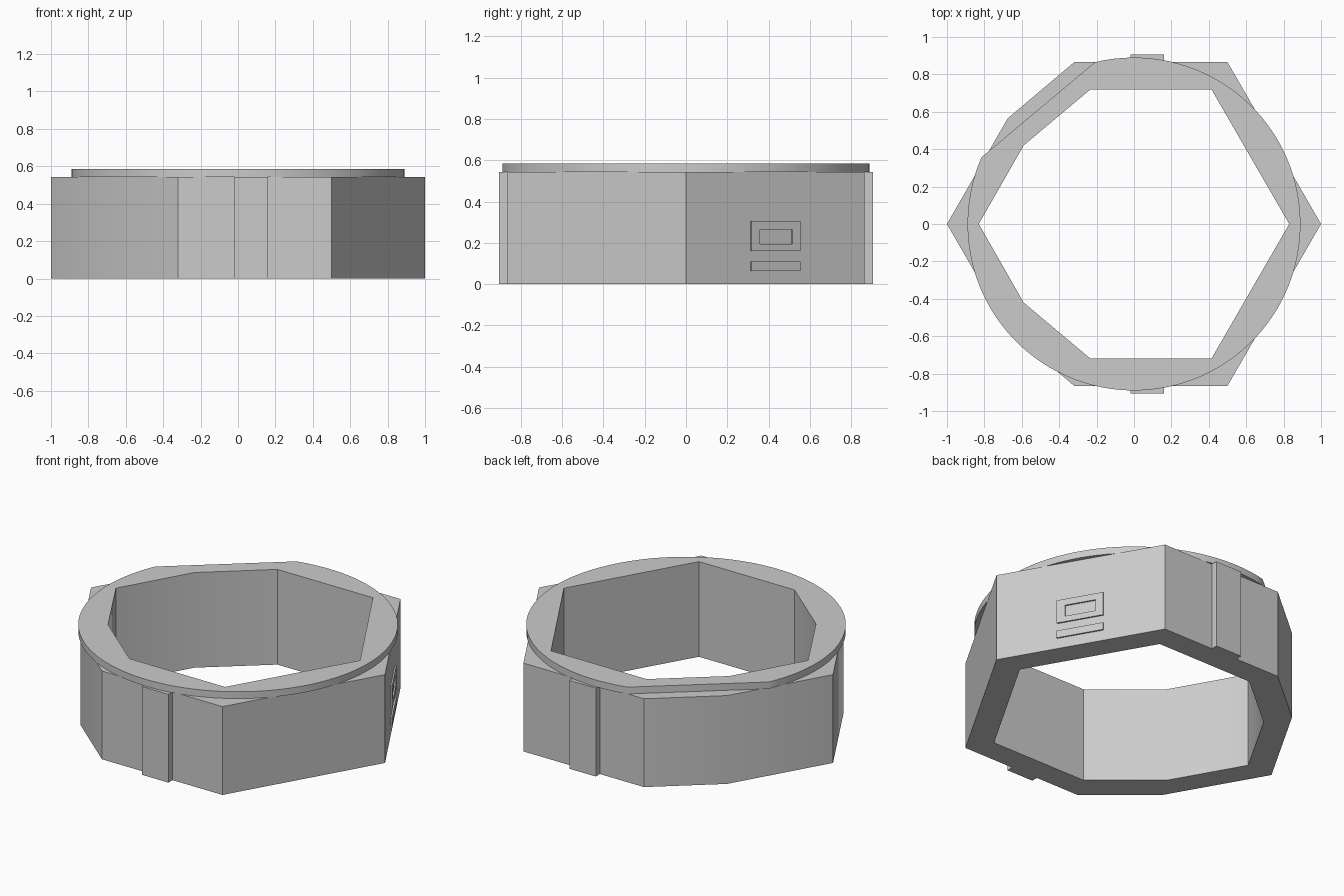
import bpy, bmesh, math
from mathutils import Matrix, Vector

if "Cube" in bpy.data.objects:
    bpy.data.objects.remove(bpy.data.objects["Cube"], do_unlink=True)

grey = bpy.data.materials.new("plain grey")
grey.use_nodes = True
color = (0.6, 0.6, 0.6, 1)
grey.diffuse_color = color
grey.node_tree.nodes["Principled BSDF"].inputs["Base Color"].default_value = color


def slab(name, outline, low, high, hole=None, frame=Matrix()):
    """Extrude a closed outline, with an optional hole, along the frame's z axis."""
    bm = bmesh.new()
    edges = []
    for loop in [outline] + ([hole] if hole else []):
        verts = [bm.verts.new((x, y, low)) for x, y in loop]
        edges += [bm.edges.new((v, verts[i - 1])) for i, v in enumerate(verts)]
    bmesh.ops.triangle_fill(bm, edges=edges, use_beauty=True)
    top = bmesh.ops.extrude_face_region(bm, geom=bm.faces[:], use_keep_orig=True)
    moved = [g for g in top["geom"] if isinstance(g, bmesh.types.BMVert)]
    bmesh.ops.translate(bm, verts=moved, vec=(0, 0, high - low))
    bmesh.ops.recalc_face_normals(bm, faces=bm.faces[:])
    bm.transform(frame)
    mesh = bpy.data.meshes.new(name)
    bm.to_mesh(mesh)
    bm.free()
    mesh.materials.append(grey)
    obj = bpy.data.objects.new(name, mesh)
    bpy.context.collection.objects.link(obj)
    bpy.ops.object.select_all(action="DESELECT")
    obj.select_set(True)
    bpy.context.view_layer.objects.active = obj
    bpy.ops.object.shade_smooth_by_angle(angle=math.radians(30))
    return obj


def mirrored(half):
    """Close a half outline by reflecting its inner points across the x axis."""
    return half + [(x, -y) for x, y in reversed(half[1:-1])]


def rect(x0, x1, y0, y1):
    return [(x0, y0), (x1, y0), (x1, y1), (x0, y1)]


outer = mirrored([(1, 0), (0.5, 0.865), (-0.32, 0.865), (-0.675, 0.565), (-1, 0)])
inner = mirrored([(0.83, 0), (0.415, 0.718), (-0.235, 0.718), (-0.59, 0.42), (-0.83, 0)])
BODY_TOP, RIM_TOP = 0.543, 0.585

# Eight-sided body
slab("body", outer, 0, BODY_TOP, inner)

# Round rim, cut flat along one chord
start, end, steps = math.radians(156.3), math.radians(463.6), 96
angles = [start + (end - start) * i / steps for i in range(steps + 1)]
arc = [(0.89 * math.cos(a), 0.89 * math.sin(a)) for a in angles]
slab("top_rim", arc, BODY_TOP, RIM_TOP, inner)

# Upright ribs on the front and back
slab("back_rib", rect(-0.02, 0.16, 0.85, 0.905), 0, BODY_TOP)
slab("front_rib", rect(-0.02, 0.16, -0.905, -0.85), 0, BODY_TOP)

# Raised frame and bar on the slanted back left face
along = Vector((-0.5, 0.865, 0)).normalized()
up = Vector((0, 0, 1))
out = along.cross(up)
face = Matrix.Translation((1, 0, 0)) @ Matrix((along, up, out)).transposed().to_4x4()
slab("panel_frame", rect(0.36, 0.635, 0.16, 0.305), -0.002, 0.009,
     rect(0.41, 0.59, 0.195, 0.265), face)
slab("panel_bar", rect(0.36, 0.635, 0.065, 0.11), -0.002, 0.009, None, face)
